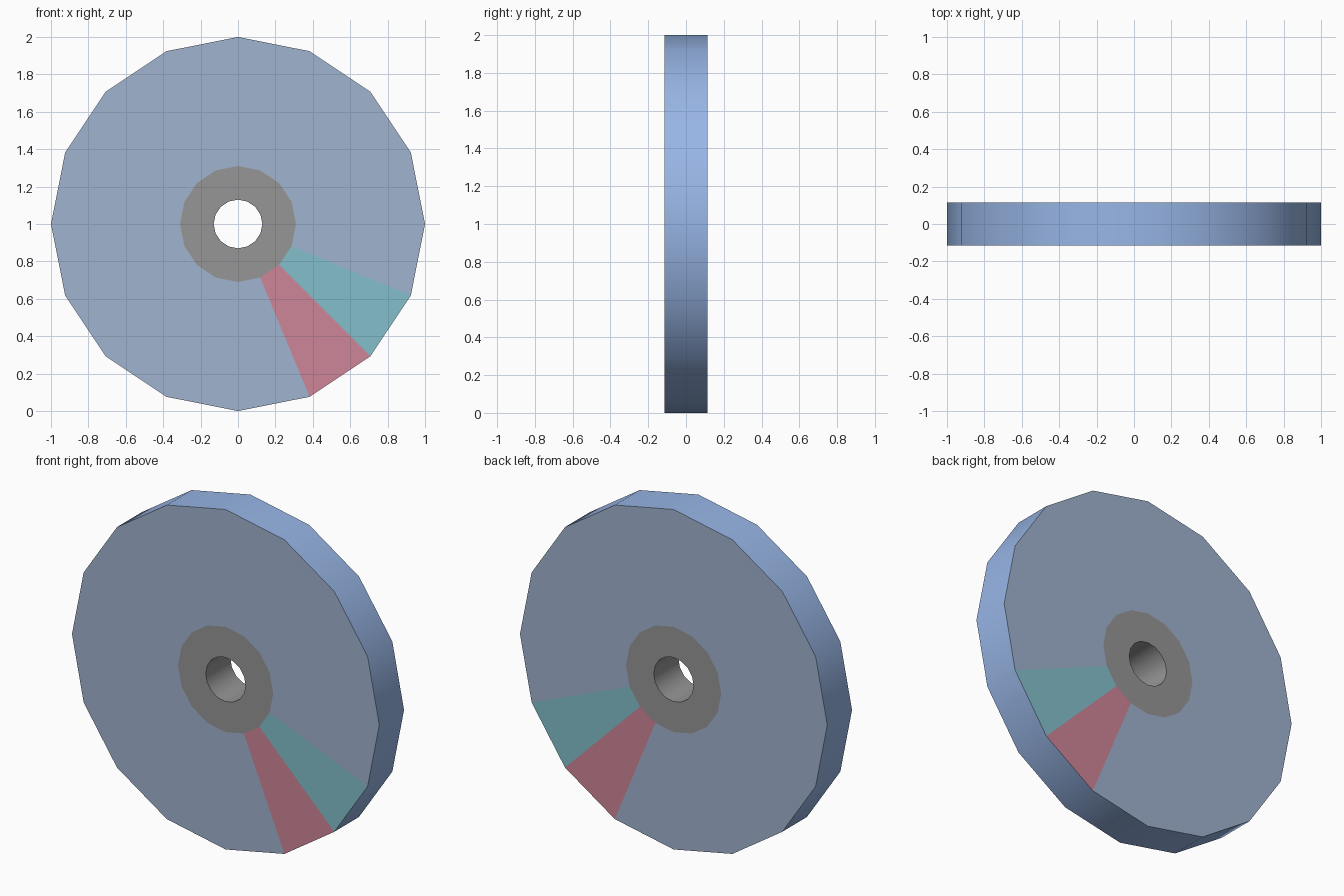
import bpy, bmesh, math

if "Cube" in bpy.data.objects:
    bpy.data.objects.remove(bpy.data.objects["Cube"])

SIDES, HALF, CENTRE_Z = 16, 0.115, 1.0


def material(name, srgb):
    m = bpy.data.materials.new(name)
    lin = [((c / 255 + 0.055) / 1.055) ** 2.4 for c in srgb]
    m.diffuse_color = (*lin, 1.0)
    m.use_nodes = True
    m.node_tree.nodes["Principled BSDF"].inputs["Base Color"].default_value = m.diffuse_color
    return m


face_blue = material("pale blue face", (160, 179, 207))
rim_blue = material("blue rim", (152, 182, 230))
teal = material("teal wedge", (132, 192, 204))
red = material("rose wedge", (207, 134, 153))
grey = material("grey hub", (151, 150, 150))


def ring(name, r_in, r_out, mats, wall, side_index, cap_index):
    """Ring about the y axis: front and back caps plus an outer or inner wall."""
    bm = bmesh.new()

    def circle(r, y):
        return [bm.verts.new((r * math.cos(a), y, CENTRE_Z + r * math.sin(a)))
                for a in (2 * math.pi * i / SIDES for i in range(SIDES))]

    fi, fo = circle(r_in, -HALF), circle(r_out, -HALF)
    bi, bo = circle(r_in, HALF), circle(r_out, HALF)
    for i in range(SIDES):
        j = (i + 1) % SIDES
        quads = [((fi[i], fo[i], fo[j], fi[j]), cap_index(i)),
                 ((bi[j], bo[j], bo[i], bi[i]), cap_index(i))]
        if wall == "outer":
            quads.append(((fo[i], bo[i], bo[j], fo[j]), side_index))
        else:
            quads.append(((fi[j], bi[j], bi[i], fi[i]), side_index))
        for verts, index in quads:
            bm.faces.new(verts).material_index = index
    me = bpy.data.meshes.new(name)
    bm.to_mesh(me)
    bm.free()
    for m in mats:
        me.materials.append(m)
    ob = bpy.data.objects.new(name, me)
    bpy.context.collection.objects.link(ob)
    bpy.ops.object.select_all(action='DESELECT')
    ob.select_set(True)
    bpy.context.view_layer.objects.active = ob
    bpy.ops.object.shade_smooth_by_angle(angle=math.radians(30))
    return ob


# Wheel disc: two coloured wedges at the lower right, on both faces
ring("wheel_disc", 0.31, 1.0, [face_blue, rim_blue, teal, red], "outer", 1,
     lambda i: {SIDES - 2: 2, SIDES - 3: 3}.get(i, 0))

# Hub with the axle bore
ring("hub", 0.13, 0.31, [grey], "inner", 0, lambda i: 0)
